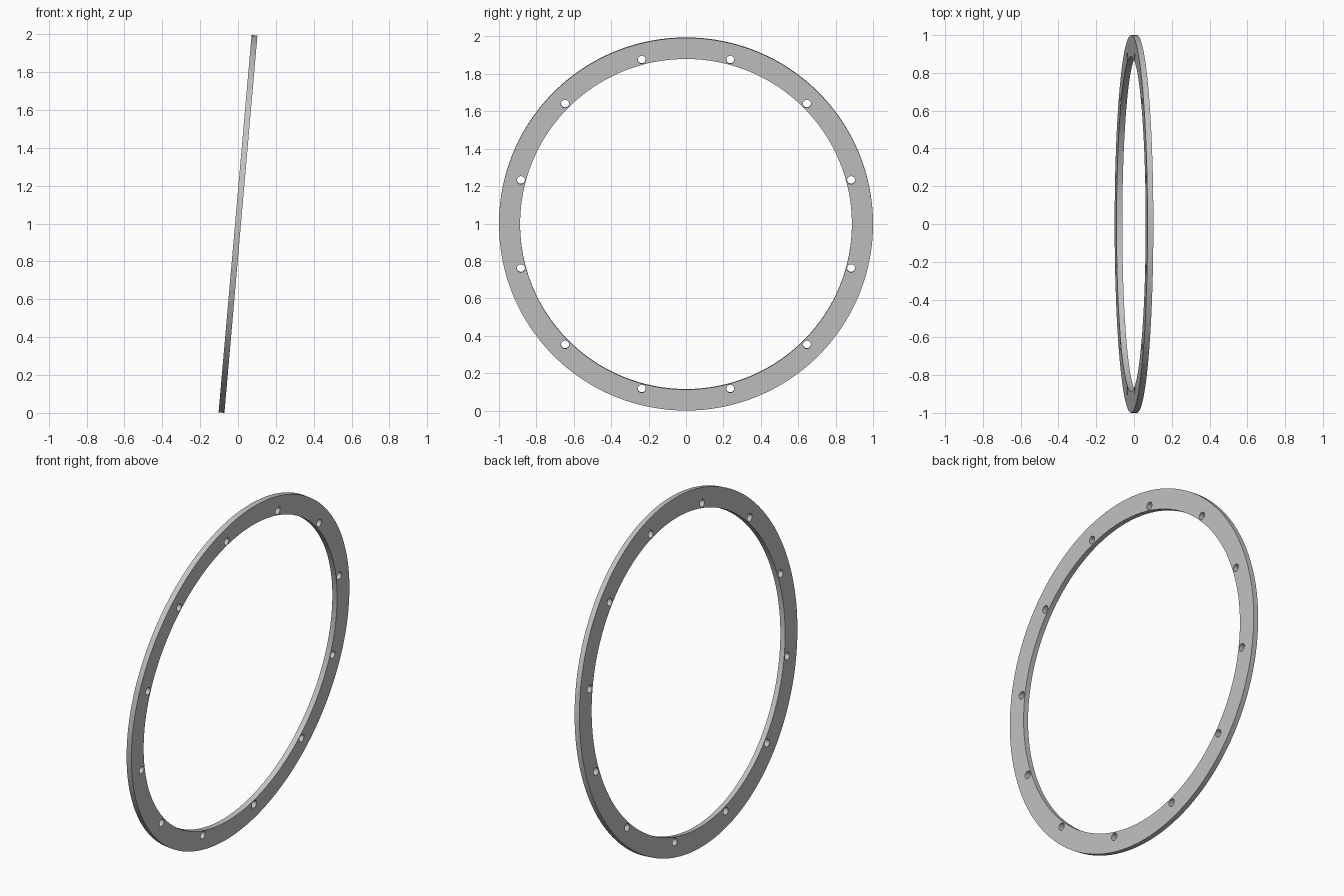
import bpy, bmesh
from math import sin, cos, pi, radians
from mathutils import Matrix

cube = bpy.data.objects.get("Cube")
if cube:
    bpy.data.objects.remove(cube, do_unlink=True)

OUTER, INNER, THICK = 1.0, 0.887, 0.031
BOLT_CIRCLE, HOLE, HOLES = 0.914, 0.0215, 12
TILT = radians(5)

# Plain grey finish
grey = bpy.data.materials.new("grey metal")
grey.use_nodes = True
colour = (0.55, 0.55, 0.55, 1)
grey.diffuse_color = colour
grey.node_tree.nodes["Principled BSDF"].inputs["Base Color"].default_value = colour


def add_circle(curve, radius, sides, cx=0, cy=0):
    """Add one closed circular outline to a flat curve."""
    spline = curve.splines.new("POLY")
    spline.points.add(sides - 1)
    for i, point in enumerate(spline.points):
        a = 2 * pi * i / sides
        point.co = (cx + radius * cos(a), cy + radius * sin(a), 0, 1)
    spline.use_cyclic_u = True


# Flat profile: outer rim, inner rim and the bolt holes, extruded to thickness
profile = bpy.data.curves.new("ring_profile", "CURVE")
profile.dimensions = "2D"
profile.fill_mode = "BOTH"
profile.extrude = THICK / 2
add_circle(profile, OUTER, 128)
add_circle(profile, INNER, 128)
for i in range(HOLES):
    a = 2 * pi * (i + 0.5) / HOLES
    add_circle(profile, HOLE, 24, BOLT_CIRCLE * cos(a), BOLT_CIRCLE * sin(a))

# Turn the extruded profile into a mesh
source = bpy.data.objects.new("ring_source", profile)
bpy.context.collection.objects.link(source)
bpy.context.view_layer.update()
evaluated = source.evaluated_get(bpy.context.evaluated_depsgraph_get())
mesh = bpy.data.meshes.new_from_object(evaluated)
bpy.data.objects.remove(source, do_unlink=True)
bpy.data.curves.remove(profile)

# Weld the caps to the walls, stand the ring up with its tilt, set it on the ground
bm = bmesh.new()
bm.from_mesh(mesh)
bmesh.ops.remove_doubles(bm, verts=bm.verts, dist=0.0001)
bmesh.ops.recalc_face_normals(bm, faces=bm.faces)
bm.transform(Matrix.Rotation(pi / 2 + TILT, 4, "Y"))
lowest = min(v.co.z for v in bm.verts)
bm.transform(Matrix.Translation((0, 0, -lowest)))
bm.to_mesh(mesh)
bm.free()

mesh.name = "flange_ring"
mesh.materials.clear()
mesh.materials.append(grey)
ring = bpy.data.objects.new("flange_ring", mesh)
bpy.context.collection.objects.link(ring)

# Smooth walls with crisp rims
bpy.ops.object.select_all(action="DESELECT")
ring.select_set(True)
bpy.context.view_layer.objects.active = ring
bpy.ops.object.shade_smooth_by_angle(angle=radians(30))
